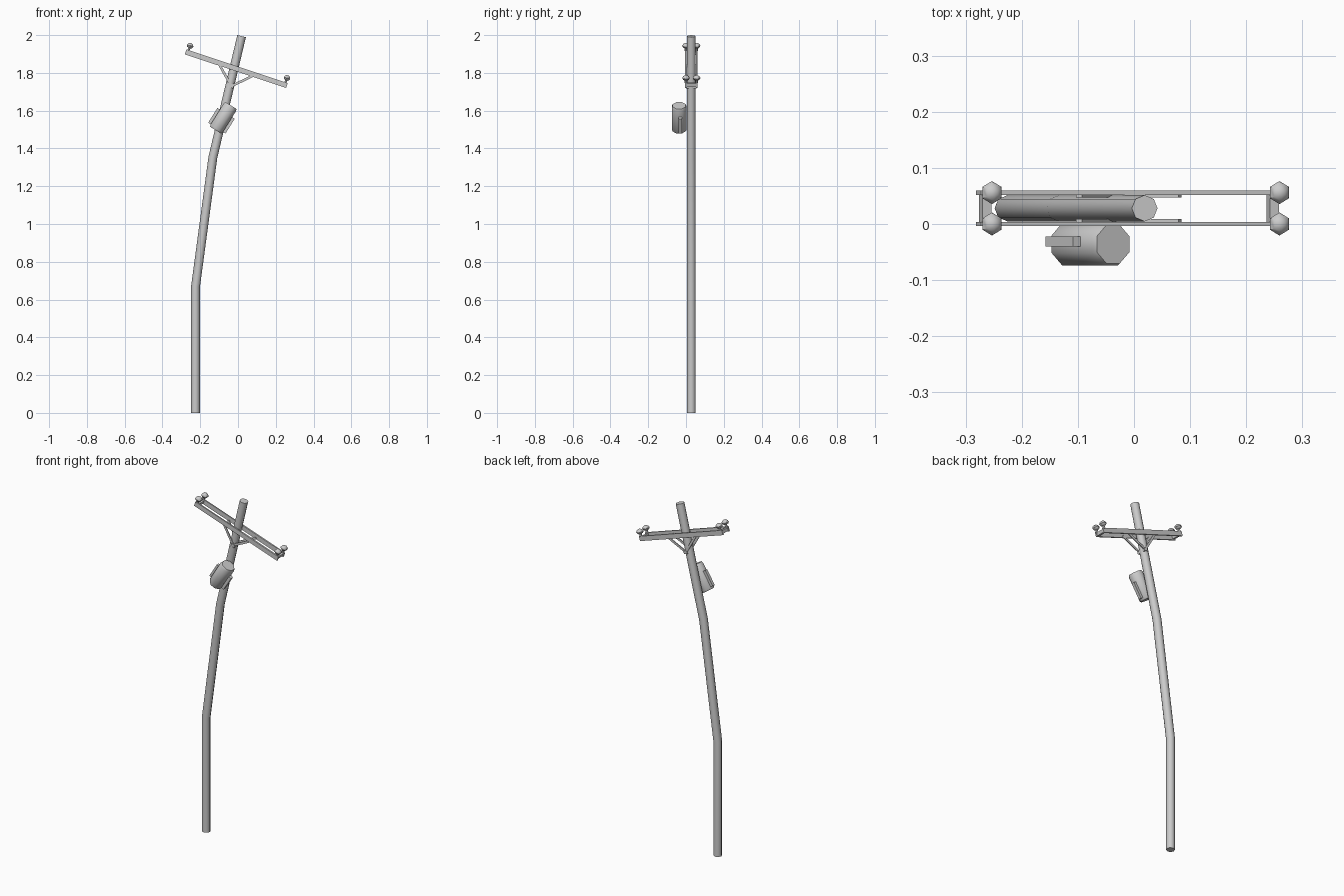
import bpy, bmesh, math
from mathutils import Vector, Matrix

if "Cube" in bpy.data.objects:
    bpy.data.objects.remove(bpy.data.objects["Cube"])


def finish(bm, name, smooth=True):
    bmesh.ops.recalc_face_normals(bm, faces=bm.faces)
    me = bpy.data.meshes.new(name)
    bm.to_mesh(me)
    bm.free()
    ob = bpy.data.objects.new(name, me)
    bpy.context.collection.objects.link(ob)
    if smooth:
        bpy.ops.object.select_all(action='DESELECT')
        ob.select_set(True)
        bpy.context.view_layer.objects.active = ob
        bpy.ops.object.shade_smooth_by_angle(angle=math.radians(50))
    return ob


def rings(name, sides, sections, phase=0.0, base=Matrix()):
    """Skin of regular rings; each section is (x, z, radius, tilt in degrees about y)."""
    bm = bmesh.new()
    loops = []
    for x, z, r, tilt in sections:
        m = base @ Matrix.Translation((x, 0, z)) @ Matrix.Rotation(math.radians(tilt), 4, 'Y')
        loops.append([bm.verts.new(m @ Vector((r * math.cos(a), r * math.sin(a), 0)))
                      for a in (phase + 2 * math.pi * i / sides for i in range(sides))])
    for lo, hi in zip(loops, loops[1:]):
        for i in range(sides):
            j = (i + 1) % sides
            bm.faces.new((lo[i], lo[j], hi[j], hi[i]))
    bm.faces.new(loops[0][::-1])
    bm.faces.new(loops[-1])
    return finish(bm, name)


def box(name, size, mat):
    bm = bmesh.new()
    bmesh.ops.create_cube(bm, size=1, matrix=mat @ Matrix.Diagonal((*size, 1)))
    return finish(bm, name, False)


def frame(x, y, z, tilt):
    return Matrix.Translation((x, y, z)) @ Matrix.Rotation(math.radians(tilt), 4, 'Y')


def at(x, y, z):
    return Matrix.Translation((x, y, z))


# Bent pole
PY = 0.028
rings("pole", 8, [(-0.225, 0, 0.0235, 0), (-0.225, 0.668, 0.0235, 4),
                  (-0.133, 1.353, 0.0235, 10.5), (0.019, 1.9945, 0.0235, 13.3)],
      base=at(0, PY, 0))

# Tilted double crossarm with end spacers and insulators
arm = frame(-0.009, 0, 1.822, 18.4)
for side, y in (("front", 0.0), ("back", 0.056)):
    box(f"crossarm_{side}", (0.565, 0.008, 0.027), arm @ at(0, y, 0))
    for end, s in (("left", -1), ("right", 1)):
        rings(f"insulator_{side}_{end}", 6,
              [(0, 0.010, 0.007, 0), (0, 0.026, 0.007, 0), (0, 0.028, 0.015, 0),
               (0, 0.038, 0.0205, 0), (0, 0.048, 0.015, 0), (0, 0.053, 0.006, 0)],
              phase=math.pi / 6, base=arm @ at(s * 0.270, y, 0))
for end, s in (("left", -1), ("right", 1)):
    box(f"spacer_{end}", (0.017, 0.056, 0.018), arm @ at(s * 0.270, PY, 0))

# V braces below the crossarm
foot = Vector((-0.035, 1.73))
for side, y in (("front", 0.006), ("back", 0.050)):
    for end, tip in (("left", (-0.098, 1.842)), ("right", (0.082, 1.786))):
        d = Vector(tip) - foot
        c = foot + d / 2
        box(f"brace_{side}_{end}", (d.length, 0.005, 0.013),
            frame(c.x, y, c.y, -math.degrees(math.atan2(d.y, d.x))))

# Block through the pole where the braces meet
box("brace_mount", (0.022, 0.056, 0.018), frame(-0.035, PY, 1.729, 13.3))

# Slanted transformer can with side fins
can = frame(-0.078, -0.036, 1.562, 32)
rings("transformer", 8, [(0, -0.077, 0.036, 0), (0, -0.068, 0.0415, 0),
                         (0, 0.066, 0.0415, 0), (0, 0.077, 0.037, 0)],
      phase=math.pi / 8, base=can)
for end, s in (("left", -1), ("right", 1)):
    box(f"transformer_fin_{end}", (0.022, 0.018, 0.092), can @ at(s * 0.043, 0.005, -0.018))
